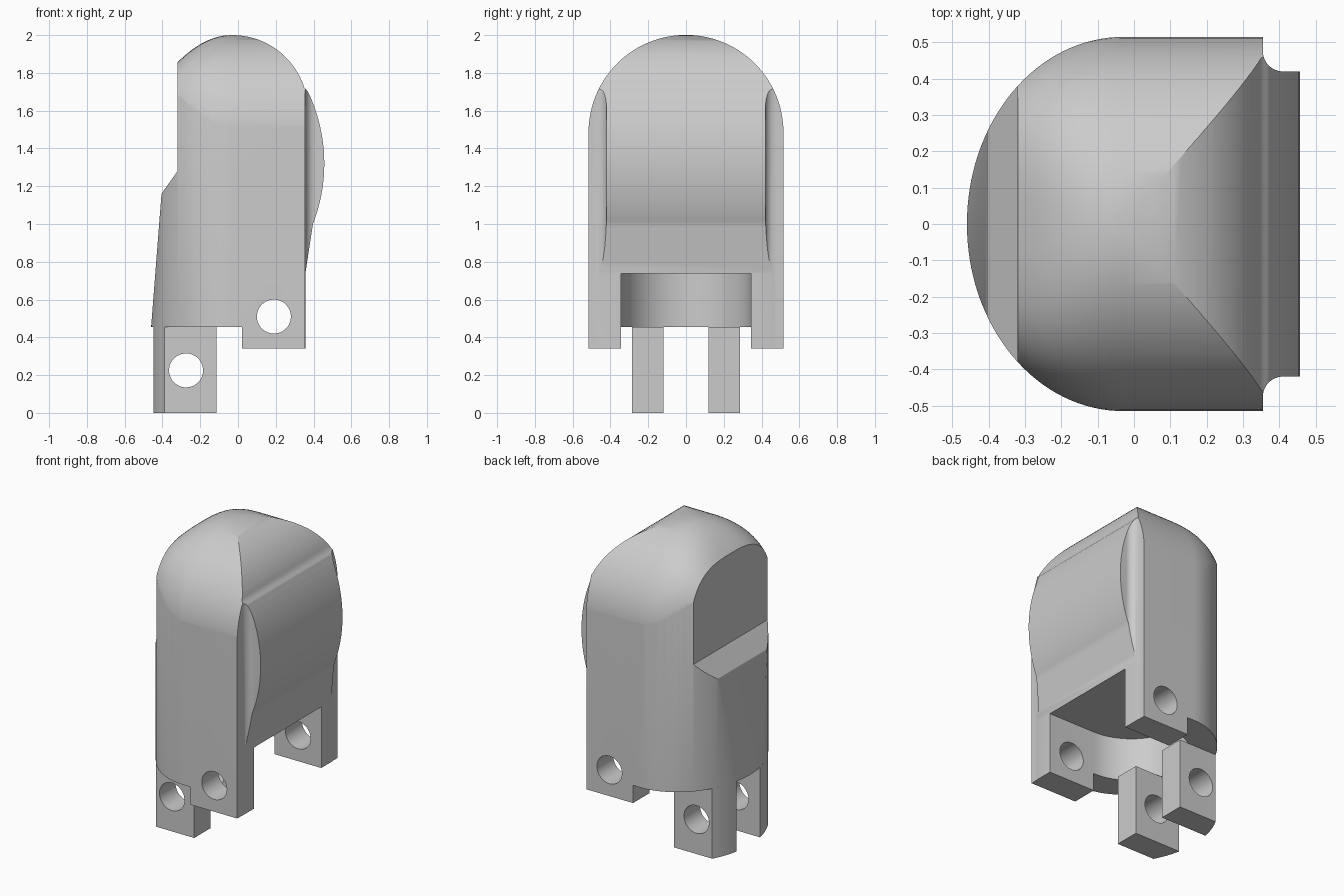
import bpy, bmesh
from math import sin, cos, pi, radians, sqrt

cube = bpy.data.objects.get("Cube")
if cube:
    bpy.data.objects.remove(cube, do_unlink=True)

grey = bpy.data.materials.new("plain_grey")
grey.use_nodes = True
colour = (0.6, 0.6, 0.6, 1)
grey.diffuse_color = colour
grey.node_tree.nodes["Principled BSDF"].inputs["Base Color"].default_value = colour


def loft(name, rings):
    """Closed solid through a list of rings with equal point counts."""
    bm = bmesh.new()
    loops = [[bm.verts.new(p) for p in ring] for ring in rings]
    n = len(loops[0])
    for a, b in zip(loops, loops[1:]):
        for i in range(n):
            bm.faces.new((a[i], a[(i + 1) % n], b[(i + 1) % n], b[i]))
    bm.faces.new(loops[0])
    bm.faces.new(loops[-1])
    bmesh.ops.recalc_face_normals(bm, faces=bm.faces)
    mesh = bpy.data.meshes.new(name)
    bm.to_mesh(mesh)
    bm.free()
    mesh.materials.append(grey)
    ob = bpy.data.objects.new(name, mesh)
    bpy.context.collection.objects.link(ob)
    return ob


def prism_z(name, pts, z0, z1):
    return loft(name, [[(x, y, z) for x, y in pts] for z in (z0, z1)])


def prism_y(name, pts, y0, y1):
    return loft(name, [[(x, y, z) for x, z in pts] for y in (y0, y1)])


def arc(cx, cy, rx, ry, a0, a1, n):
    steps = [radians(a0 + (a1 - a0) * i / n) for i in range(n + 1)]
    return [(cx + rx * cos(a), cy + ry * sin(a)) for a in steps]


def combine(ob, tool, operation):
    """Apply a boolean and discard its tool."""
    mod = ob.modifiers.new("cut", "BOOLEAN")
    mod.operation, mod.object, mod.solver = operation, tool, "EXACT"
    bpy.context.view_layer.objects.active = ob
    bpy.ops.object.modifier_apply(modifier=mod.name)
    bpy.data.objects.remove(tool, do_unlink=True)


def drill(ob, x, z):
    combine(ob, prism_y("drill", arc(x, z, 0.09, 0.09, 0, 352.5, 47), -1, 1), "DIFFERENCE")


def smooth(ob):
    bpy.ops.object.select_all(action="DESELECT")
    ob.select_set(True)
    bpy.context.view_layer.objects.active = ob
    bpy.ops.object.shade_smooth_by_angle(angle=radians(25))


# Body: front outline with dome, bulging pad and stepped back
bulge = [(0.457 - 0.88 + sqrt(0.88 ** 2 - (z - 1.32) ** 2), z)
         for z in [1.7 - 0.7 * i / 18 for i in range(19)]]
outline = [(-0.46, 0.455), (-0.405, 1.16), (-0.32, 1.28)]
outline += arc(-0.03, 1.6, 0.4, 0.4, 136.5, 18, 32) + bulge
outline += [(0.357, 0.74), (0.357, 0.34), (0.02, 0.34), (0.02, 0.455)]
body = prism_y("finger_body", outline, -0.7, 0.7)

# Plan: elliptical back, straight sides, coved pad corners
cove = arc(0.41, 0.475, 0.055, 0.055, 270, 180, 10)
side = [(0.5, 0.42)] + cove + [(0.355, 0.515)]
plan = side + arc(-0.03, 0, 0.43, 0.515, 90, 270, 64)
plan += [(x, -y) for x, y in reversed(side)]
combine(body, prism_z("plan", plan, 0.2, 2.2), "INTERSECT")


# Round top whose shoulders tighten towards the back
def section(x):
    t = min(1, max(0, (-0.03 - x) / 0.29) ** 2)
    w, h, zc, power = 0.516 - 0.1 * t, 0.516 - 0.06 * t, 1.485 - 0.085 * t, 2 / (2 + t)
    ring = [(x, -w, 0.2), (x, w, 0.2)]
    for i in range(49):
        c, s = cos(pi * i / 48), max(0, sin(pi * i / 48))
        ring.append((x, w * (abs(c) ** power) * (1 if c > 0 else -1), zc + h * s ** power))
    return ring


stations = [-0.6] + [-0.32 + 0.29 * i / 14 for i in range(15)] + [0.6]
combine(body, loft("crown", [section(x) for x in stations]), "INTERSECT")

# Hinge pocket between the two ears, and the ear holes
pocket = [(0.7, 0.345)] + arc(0.02, 0, 0.345, 0.345, 90, 270, 40) + [(0.7, -0.345)]
combine(body, prism_z("pocket", pocket, 0.1, 0.737), "DIFFERENCE")
drill(body, 0.19, 0.51)
smooth(body)

# Lower lugs, following the curved back
back = [(-0.03 - 0.43 * sqrt(1 - (y / 0.515) ** 2), y)
        for y in [0.285 - 0.165 * i / 10 for i in range(11)]]
for name, s in (("front_lug", -1), ("back_lug", 1)):
    pts = [(-0.115, 0.12), (-0.115, 0.285)] + back
    lug = prism_z(name, [(x, s * y) for x, y in pts], 0, 0.456)
    drill(lug, -0.275, 0.225)
    smooth(lug)
